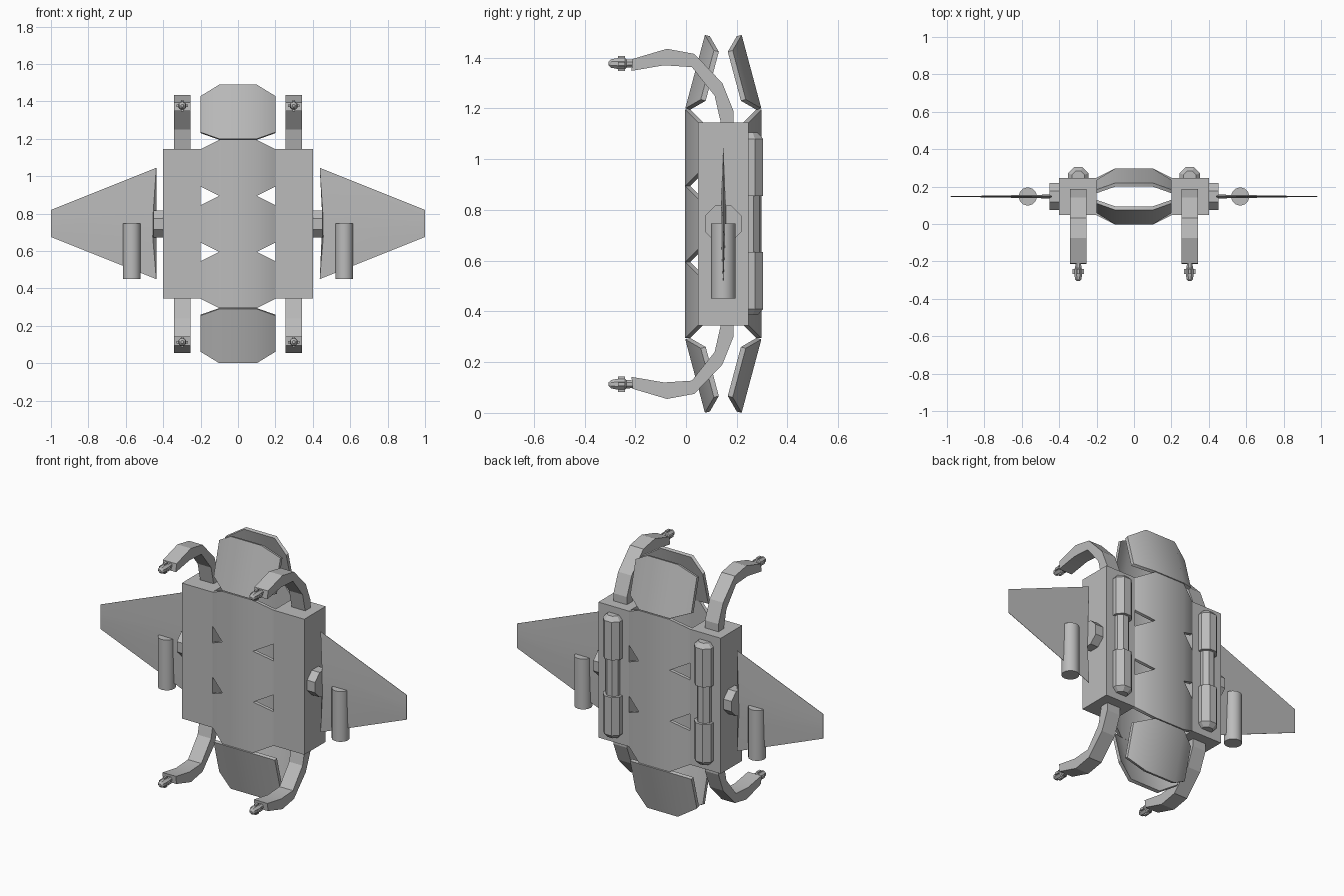
import bpy, bmesh
from math import radians, cos, sin, pi
from mathutils import Matrix, Vector

if "Cube" in bpy.data.objects:
    bpy.data.objects.remove(bpy.data.objects["Cube"])

YC, ZC = 0.147, 0.745   # centre of the hull
SIDES = (("left", 1), ("right", -1))

grey = bpy.data.materials.new("hull grey")
grey.use_nodes = True
grey.diffuse_color = (0.5, 0.5, 0.5, 1)
grey.node_tree.nodes["Principled BSDF"].inputs["Base Color"].default_value = (0.5, 0.5, 0.5, 1)


def finish(name, bm, angle=30):
    """Turn a bmesh into a named, shaded object."""
    bmesh.ops.recalc_face_normals(bm, faces=bm.faces)
    mesh = bpy.data.meshes.new(name)
    bm.to_mesh(mesh)
    bm.free()
    obj = bpy.data.objects.new(name, mesh)
    bpy.context.collection.objects.link(obj)
    mesh.materials.append(grey)
    bpy.ops.object.select_all(action="DESELECT")
    obj.select_set(True)
    bpy.context.view_layer.objects.active = obj
    bpy.ops.object.shade_smooth_by_angle(angle=radians(angle))
    return obj


def loft(bm, rings):
    """Skin a list of equal-length rings and cap both ends."""
    loops = [[bm.verts.new(p) for p in ring] for ring in rings]
    n = len(loops[0])
    for a, b in zip(loops, loops[1:]):
        for i in range(n):
            j = (i + 1) % n
            bm.faces.new((a[i], a[j], b[j], b[i]))
    bm.faces.new(loops[0])
    bm.faces.new(loops[-1])


def box(bm, centre, size):
    bmesh.ops.create_cube(bm, size=1, matrix=Matrix.Translation(centre) @ Matrix.Diagonal((*size, 1)))


def lathe(bm, centre, axis, profile, sides, turn=0.0):
    """Revolve (position, radius) pairs about an axis through centre."""
    rot = Vector((0, 0, 1)).rotation_difference(Vector(axis)).to_matrix()
    angles = [turn + 2 * pi * i / sides for i in range(sides)]
    loft(bm, [[Vector(centre) + rot @ Vector((r * cos(a), r * sin(a), h)) for a in angles]
              for h, r in profile])


def shell_plate(name, matrix):
    """Octagonal plate with bent-back sides; outer face towards -y, base at z = 0."""
    bm = bmesh.new()
    stations = ((-0.2, 0.05), (-0.1, 0), (0.1, 0), (0.2, 0.05))
    loft(bm, [[(x, d, d), (x, d, 0.3 - d), (x, d + 0.02, 0.3 - d), (x, d + 0.02, d)]
              for x, d in stations])
    bm.transform(matrix)
    finish(name, bm)


# Hull shell: three straight plates and two tilted end plates, front and back
centre = Matrix.Translation((0, YC, ZC))
for face, sy in (("front", 1), ("back", -1)):
    flip_y = Matrix.Diagonal((1, sy, 1, 1))
    for i, place in enumerate(("lower", "middle", "upper")):
        shell_plate(f"{face}_{place}_plate", centre @ flip_y @ Matrix.Translation((0, -0.15, -0.45 + 0.3 * i)))
    for end, sz in (("top", 1), ("bottom", -1)):
        tilt = Matrix.Translation((0, -0.15, 0.455)) @ Matrix.Rotation(radians(-15), 4, "X")
        shell_plate(f"{face}_{end}_end_plate", centre @ flip_y @ Matrix.Diagonal((1, 1, sz, 1)) @ tilt)

# Curved arm outline (y, z above hull centre), outer edge then inner edge
ARM_OUTER = ((0.187, 0.40), (0.187, 0.445), (0.143, 0.555), (0.033, 0.67), (-0.075, 0.69), (-0.21, 0.65))
ARM_INNER = ((0.137, 0.40), (0.130, 0.43), (0.113, 0.505), (0.023, 0.618), (-0.087, 0.625), (-0.215, 0.603))

for side, sx in SIDES:
    # Side pod
    bm = bmesh.new()
    box(bm, (sx * 0.3, YC, ZC), (0.2, 0.2, 0.8))
    finish(f"{side}_side_pod", bm)

    # Wing hub
    bm = bmesh.new()
    lathe(bm, (sx * 0.4, YC, ZC), (sx, 0, 0), ((-0.01, 0.079), (0.052, 0.079)), 8, pi / 8)
    finish(f"{side}_wing_hub", bm)

    # Tapered wing: lens-shaped root with a hollowed inner edge, thin tip
    bm = bmesh.new()
    root = ((0.437, 0.30, 0.001), (0.453, 0.07, 0.010), (0.456, -0.07, 0.010), (0.437, -0.295, 0.001))
    tip = (0.075, 0.025, -0.025, -0.07)
    inner = [(sx * x, YC - t, ZC + z) for x, z, t in root] + [(sx * x, YC + t, ZC + z) for x, z, t in reversed(root)]
    outer = [(sx, YC - 0.001, ZC + z) for z in tip] + [(sx, YC + 0.001, ZC + z) for z in reversed(tip)]
    loft(bm, [inner, outer])
    finish(f"{side}_wing", bm)

    # Engine tube on the wing
    bm = bmesh.new()
    lathe(bm, (sx * 0.568, YC, 0.45), (0, 0, 1), ((0, 0.048), (0.297, 0.048)), 24)
    finish(f"{side}_engine_tube", bm)

    # Back booster with wide ends and a slim waist
    bm = bmesh.new()
    half = ((0.36, 0.036), (0.335, 0.06), (0.11, 0.06), (0.11, 0.044))
    profile = [(-h, r) for h, r in half] + [(h, r) for h, r in reversed(half)]
    lathe(bm, (sx * 0.298, 0.249, ZC), (0, 0, 1), profile, 8, pi / 8)
    finish(f"{side}_back_booster", bm)

    for end, sz in (("upper", 1), ("lower", -1)):
        # Arm
        bm = bmesh.new()
        rings = []
        for (yo, zo), (yi, zi) in zip(ARM_OUTER, ARM_INNER):
            rings.append([(sx * 0.255, yo, ZC + sz * zo), (sx * 0.343, yo, ZC + sz * zo),
                          (sx * 0.343, yi, ZC + sz * zi), (sx * 0.255, yi, ZC + sz * zi)])
        loft(bm, rings)
        finish(f"{side}_{end}_arm", bm, 15)

        # Nozzle at the arm's end, with a crossed collar
        bm = bmesh.new()
        tip_z = ZC + sz * 0.632
        lathe(bm, (sx * 0.298, -0.20, tip_z), (0, -1, 0),
              ((0, 0.016), (0.035, 0.018), (0.04, 0.023), (0.07, 0.023), (0.095, 0.018), (0.105, 0.008)), 8, pi / 8)
        for size in ((0.06, 0.028, 0.014), (0.014, 0.028, 0.06)):
            box(bm, (sx * 0.298, -0.254, tip_z), size)
        finish(f"{side}_{end}_nozzle", bm)
